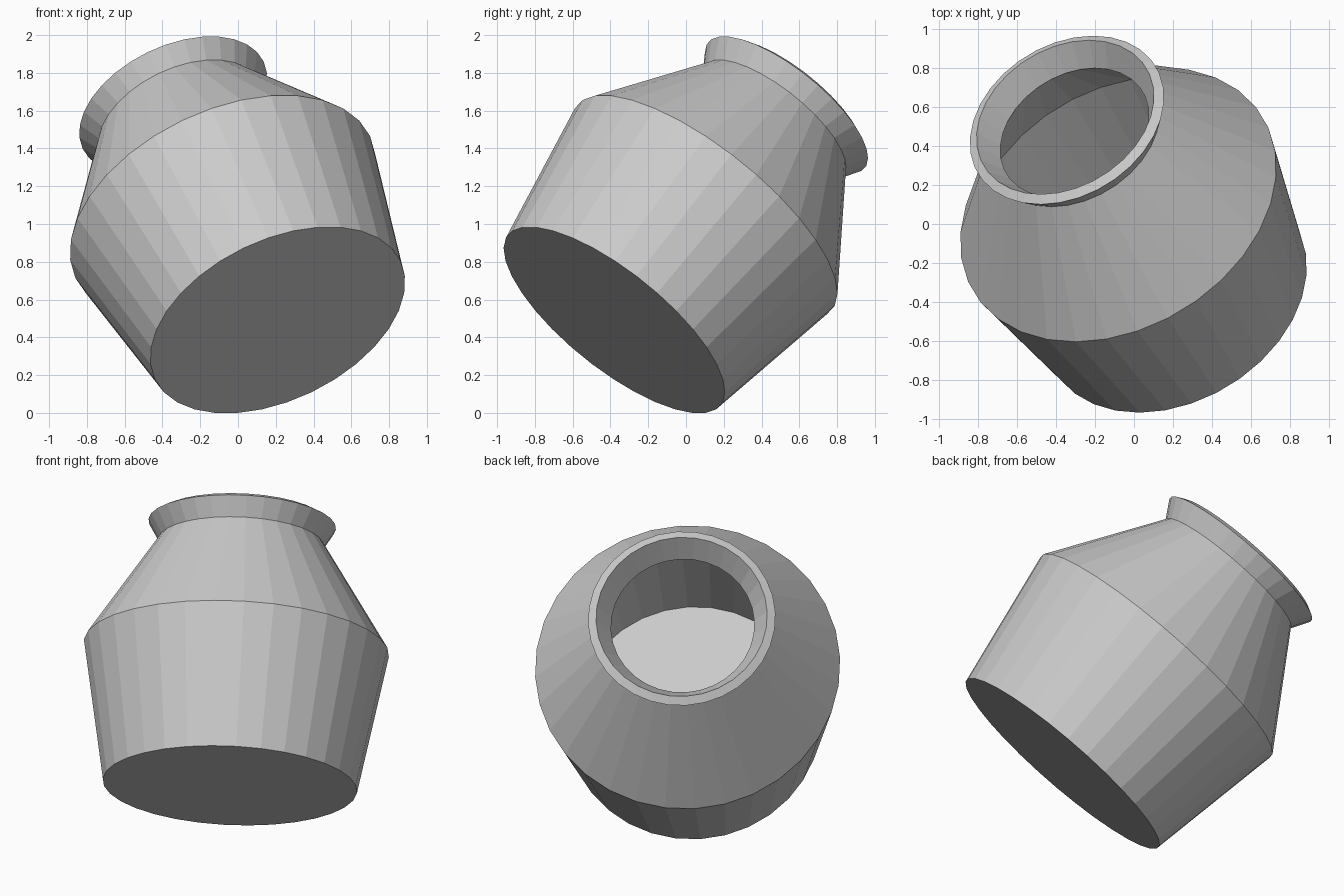
import bpy, bmesh, math
from mathutils import Vector

cube = bpy.data.objects.get("Cube")
if cube:
    bpy.data.objects.remove(cube)

SEGMENTS = 32
AXIS = Vector((-0.355, 0.585, 0.73)).normalized()
BASE_CENTRE = Vector((0.21, -0.38, 0.497))

# Closed wall profile as (radius, height): outside going up, then inside going down
PROFILE = [
    (0.722, 0.0),     # foot
    (0.866, 0.82),    # shoulder
    (0.468, 1.45),    # neck
    (0.532, 1.56),    # flared lip, outer edge
    (0.486, 1.585),   # flared lip, inner edge
    (0.407, 1.45),    # throat
    (0.811, 0.81),    # inner shoulder
    (0.678, 0.052),   # inner floor
]


def lathe(name, profile, segments):
    """Spin a profile around local z and close both ends with flat discs."""
    bm = bmesh.new()
    rings = []
    for radius, height in profile:
        ring = []
        for i in range(segments):
            a = 2 * math.pi * (i + 0.5) / segments
            ring.append(bm.verts.new((radius * math.cos(a), radius * math.sin(a), height)))
        rings.append(ring)
    for lower, upper in zip(rings, rings[1:]):
        for i in range(segments):
            j = (i + 1) % segments
            bm.faces.new((lower[i], lower[j], upper[j], upper[i]))
    bm.faces.new(list(reversed(rings[0])))
    bm.faces.new(rings[-1])
    bmesh.ops.recalc_face_normals(bm, faces=bm.faces)
    mesh = bpy.data.meshes.new(name)
    bm.to_mesh(mesh)
    bm.free()
    obj = bpy.data.objects.new(name, mesh)
    bpy.context.collection.objects.link(obj)
    return obj


# Plain grey clay
clay = bpy.data.materials.new("grey_clay")
clay.use_nodes = True
colour = (0.6, 0.6, 0.6, 1.0)
clay.diffuse_color = colour
clay.node_tree.nodes["Principled BSDF"].inputs["Base Color"].default_value = colour

# Hollow jar, leaning back on the edge of its foot
jar = lathe("jar", PROFILE, SEGMENTS)
jar.data.materials.append(clay)
tilt = AXIS.to_track_quat('Z', 'Y').to_matrix().to_4x4()
jar.data.transform(tilt)
jar.data.transform(tilt.Translation(BASE_CENTRE))

# Rest the lowest point on the ground
lowest = min(v.co.z for v in jar.data.vertices)
jar.data.transform(tilt.Translation((0, 0, -lowest)))
